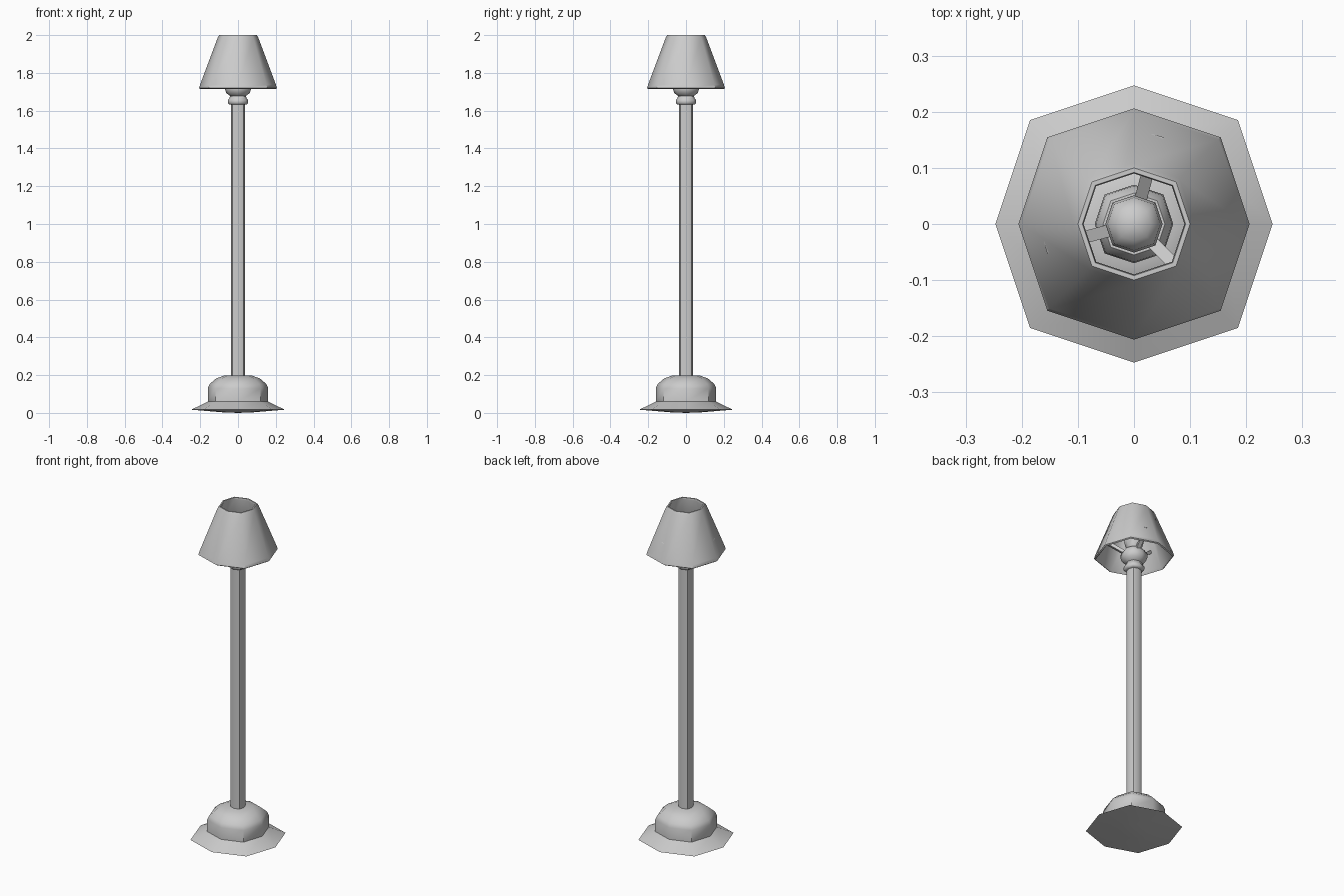
import bpy, bmesh
from math import radians, pi, cos, sin
from mathutils import Vector

if "Cube" in bpy.data.objects:
    bpy.data.objects.remove(bpy.data.objects["Cube"])

SIDES = 8


def lathe(name, profile, closed=False, angle=50):
    """Revolve (radius, z) points into an eight-sided part with corners on the axes."""
    bm = bmesh.new()
    rings = []
    for r, z in profile:
        if r == 0:
            rings.append([bm.verts.new((0, 0, z))] * SIDES)
            continue
        ring = []
        for i in range(SIDES):
            a = 2 * pi * i / SIDES
            k = r * (1.06 if i % 2 else 1.0)  # diagonal corners sit slightly further out
            ring.append(bm.verts.new((k * cos(a), k * sin(a), z)))
        rings.append(ring)
    pairs = list(zip(rings, rings[1:]))
    if closed:
        pairs.append((rings[-1], rings[0]))
    for lo, hi in pairs:
        for i in range(SIDES):
            j = (i + 1) % SIDES
            corners = list(dict.fromkeys((lo[i], lo[j], hi[j], hi[i])))
            bm.faces.new(corners)
    bmesh.ops.recalc_face_normals(bm, faces=bm.faces)
    return finish(name, bm, angle)


def finish(name, bm, angle=None):
    mesh = bpy.data.meshes.new(name)
    bm.to_mesh(mesh)
    bm.free()
    obj = bpy.data.objects.new(name, mesh)
    bpy.context.collection.objects.link(obj)
    if angle:
        bpy.ops.object.select_all(action='DESELECT')
        obj.select_set(True)
        bpy.context.view_layer.objects.active = obj
        bpy.ops.object.shade_smooth_by_angle(angle=radians(angle))
    return obj


def bar(name, start, end, width, thick):
    """Square bar between two points."""
    start, end = Vector(start), Vector(end)
    d = end - start
    along = d.normalized()
    side = along.cross(Vector((0, 0, 1))).normalized()
    up = side.cross(along)
    bm = bmesh.new()
    bmesh.ops.create_cube(bm, size=1)
    for v in bm.verts:
        x, y, z = v.co
        v.co = (start + end) / 2 + d * x + side * (y * width) + up * (z * thick)
    return finish(name, bm)


# Flared foot with domed weight
lathe("base", [(0, 0), (0.08, 0.003), (0.247, 0.017), (0.16, 0.06), (0.16, 0.13),
               (0.15, 0.153), (0.115, 0.183), (0.075, 0.197), (0, 0.2)])

# Pole
lathe("pole", [(0, 0.19), (0.038, 0.19), (0.038, 1.64), (0, 1.64)])

# Collar ring and bulb cup
lathe("socket", [(0, 1.632), (0.046, 1.632), (0.054, 1.64), (0.054, 1.656), (0.046, 1.666),
                 (0.042, 1.678), (0.062, 1.693), (0.07, 1.715), (0.068, 1.737),
                 (0.055, 1.757), (0, 1.757)])

# Bulb
lathe("bulb", [(0, 1.75), (0.03, 1.755), (0.044, 1.785), (0.051, 1.815), (0.047, 1.84),
               (0.03, 1.86), (0, 1.868)])

# Shade: open, thin walled
lathe("shade", [(0.199, 1.714), (0.206, 1.719), (0.201, 1.737), (0.108, 1.985), (0.1, 2.0),
                (0.092, 2.0), (0.09, 1.99), (0.19, 1.725)], closed=True)

# Three struts rising from the cup to the shade
for n in range(3):
    a = radians(75 + 120 * n)
    bar(f"shade_strut_{n + 1}",
        (0.045 * cos(a), 0.045 * sin(a), 1.745),
        (0.158 * cos(a), 0.158 * sin(a), 1.825), 0.022, 0.018)
